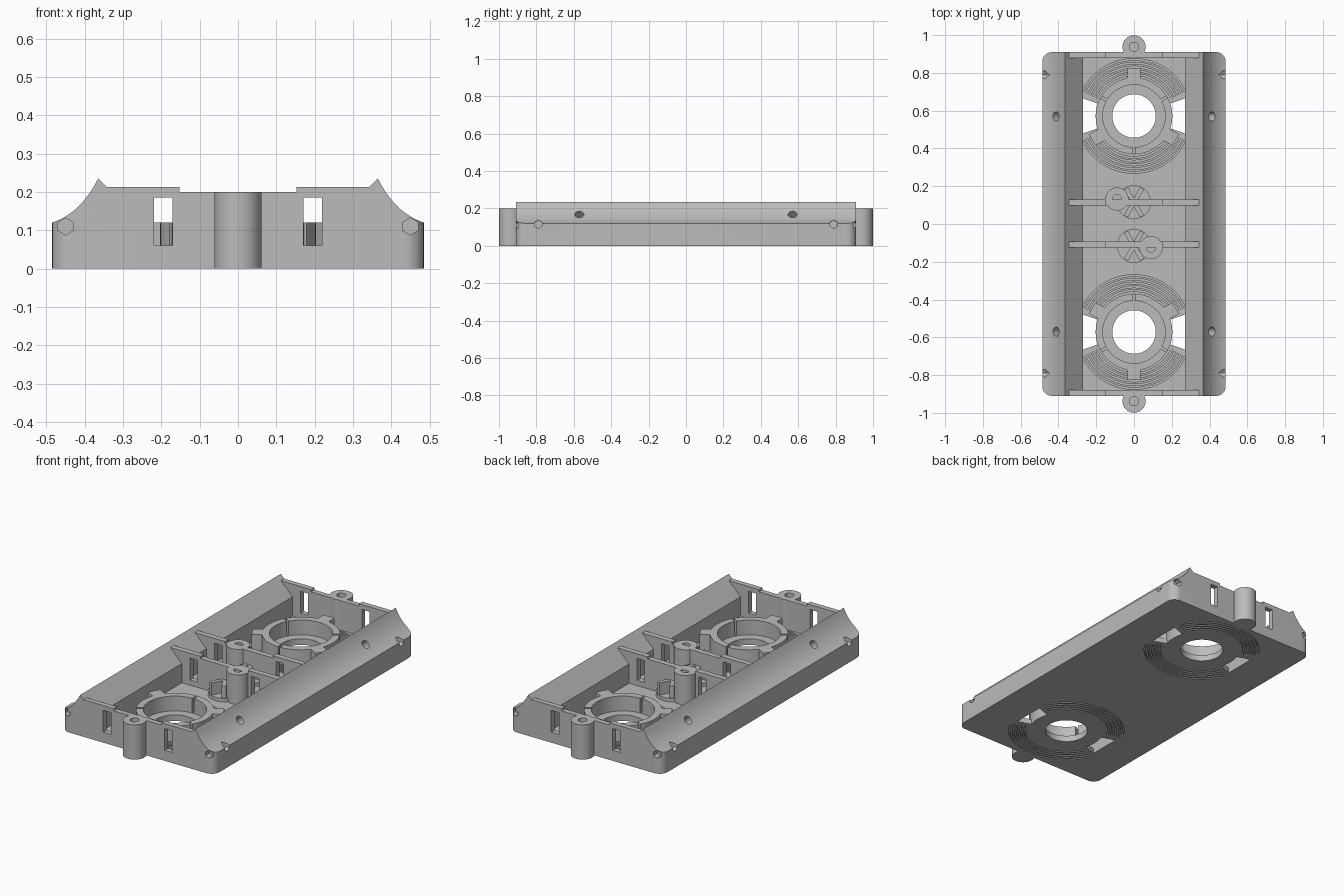
import bpy, bmesh
from math import sin, cos, pi, radians
from mathutils import Vector

if "Cube" in bpy.data.objects:
    bpy.data.objects.remove(bpy.data.objects["Cube"], do_unlink=True)

grey = bpy.data.materials.new("plain grey")
grey.use_nodes = True
grey.diffuse_color = (0.5, 0.5, 0.5, 1)
grey.node_tree.nodes["Principled BSDF"].inputs["Base Color"].default_value = (0.5, 0.5, 0.5, 1)


def finish(name, bm):
    bmesh.ops.recalc_face_normals(bm, faces=bm.faces)
    mesh = bpy.data.meshes.new(name)
    bm.to_mesh(mesh)
    bm.free()
    mesh.materials.append(grey)
    obj = bpy.data.objects.new(name, mesh)
    bpy.context.collection.objects.link(obj)
    return obj


def add_prism(bm, pts, a, b, axis="z"):
    """Extrude a 2D outline from a to b along z or y."""
    place = (lambda p, h: (p[0], p[1], h)) if axis == "z" else (lambda p, h: (p[0], h, p[1]))
    low = [bm.verts.new(place(p, a)) for p in pts]
    high = [bm.verts.new(place(p, b)) for p in pts]
    bm.faces.new(low)
    bm.faces.new(high[::-1])
    for i in range(len(pts)):
        j = (i + 1) % len(pts)
        bm.faces.new((low[i], low[j], high[j], high[i]))


def prism(name, pts, a, b, axis="z"):
    bm = bmesh.new()
    add_prism(bm, pts, a, b, axis)
    return finish(name, bm)


def circle(x, y, r, n=40):
    return [(x + r * cos(2 * pi * i / n), y + r * sin(2 * pi * i / n)) for i in range(n)]


def rect(x0, x1, y0, y1):
    return [(x0, y0), (x1, y0), (x1, y1), (x0, y1)]


def sector(cy, r0, r1, mid, half, n=24):
    angles = [radians(mid - half + 2 * half * i / n) for i in range(n + 1)]
    return ([(r1 * cos(a), cy + r1 * sin(a)) for a in angles]
            + [(r0 * cos(a), cy + r0 * sin(a)) for a in reversed(angles)])


def bar(cy, r0, r1, width, deg):
    """Radial rectangle pointing at an angle."""
    a = radians(deg)
    return [(r * cos(a) - w * sin(a), cy + r * sin(a) + w * cos(a))
            for r, w in ((r0, -width), (r1, -width), (r1, width), (r0, width))]


def rod(bm, centre, direction, r, length, n):
    d = Vector(direction).normalized()
    matrix = d.to_track_quat("Z", "Y").to_matrix().to_4x4()
    matrix.translation = Vector(centre)
    bmesh.ops.create_cone(bm, cap_ends=True, segments=n, radius1=r, radius2=r,
                          depth=length, matrix=matrix)


def boolean(obj, cutter, operation="DIFFERENCE"):
    cutter.hide_render = True
    mod = obj.modifiers.new("cut", "BOOLEAN")
    mod.operation, mod.solver, mod.object = operation, "EXACT", cutter
    bpy.context.view_layer.objects.active = obj
    bpy.ops.object.modifier_apply(modifier=mod.name)
    bpy.data.objects.remove(cutter, do_unlink=True)


def smooth(obj):
    bpy.ops.object.select_all(action="DESELECT")
    obj.select_set(True)
    bpy.context.view_layer.objects.active = obj
    bpy.ops.object.shade_smooth_by_angle(angle=radians(30))


END, INNER, OUTER, FLOOR = 0.91, 0.27, 0.485, 0.03
FAN = 0.572

# Floor with round mounts, side vents and concentric grooves
floor = prism("floor", rect(-INNER, INNER, -END, END), 0, FLOOR)
cuts = bmesh.new()
for s in (1, -1):
    add_prism(cuts, circle(0, s * FAN, 0.19, 64), -0.02, 0.06)
    for side in (0, 180):
        add_prism(cuts, sector(s * FAN, 0.195, 0.31, side, 19), -0.02, 0.06)
    for i in range(5):
        r = 0.215 + 0.02 * i
        for mid in (90, 270):
            add_prism(cuts, sector(s * FAN, r, r + 0.009, mid, 64), 0.018, 0.06)
            add_prism(cuts, sector(s * FAN, r + 0.01, r + 0.018, mid, 64), -0.02, 0.012)
boolean(floor, finish("floor_cutter", cuts))

# Side rails: concave outer flank, sharp ridge, inner ramp
curve = []
for i in range(15):
    t = i / 14
    curve.append(tuple((1 - t) ** 2 * a + 2 * t * (1 - t) * b + t * t * c
                       for a, b, c in zip((OUTER, 0.12), (0.41, 0.145), (0.365, 0.235))))
for s, side in ((1, "left"), (-1, "right")):
    outline = [(INNER, 0), (OUTER, 0)] + curve + [(INNER, 0.14)]
    rail = prism(side + "_rail", [(s * x, z) for x, z in outline], -END, END, "y")
    corner = 0.05
    rounded = [(0, -END), (0, END)]
    for k in (1, -1):
        arc = [(OUTER - corner + corner * sin(pi / 16 * i),
                k * (END - corner + corner * cos(pi / 16 * i))) for i in range(9)]
        rounded += arc if k == 1 else arc[::-1]
    boolean(rail, prism("corner_cutter", [(s * x, y) for x, y in rounded], -0.1, 0.4),
            "INTERSECT")
    cuts = bmesh.new()
    for k in (1, -1):
        rod(cuts, (s * 0.41, k * 0.57, 0.165), (s, 0, 1), 0.024, 0.14, 24)
        rod(cuts, (s * 0.45, k * END, 0.11), (0, 1, 0), 0.022, 0.07, 6)
        rod(cuts, (s * OUTER, k * 0.79, 0.115), (1, 0, 0), 0.022, 0.1, 6)
    boolean(rail, finish("hole_cutter", cuts))
    smooth(rail)

# End walls and cross walls, stepped on top, with two windows each
half = [(0.345, 0), (0.345, 0.213), (0.152, 0.213), (0.152, 0.2)]
wall_outline = half + [(-x, z) for x, z in reversed(half)]
for name, y, thick in (("front_wall", -0.895, 0.03), ("back_wall", 0.895, 0.03),
                       ("front_cross_wall", -0.108, 0.032), ("back_cross_wall", 0.115, 0.032)):
    wall = prism(name, wall_outline, y - thick / 2, y + thick / 2, "y")
    cuts = bmesh.new()
    for s in (1, -1):
        add_prism(cuts, rect(s * 0.195 - 0.024, s * 0.195 + 0.024, 0.06, 0.185),
                  y - 0.05, y + 0.05, "y")
    boolean(wall, finish("window_cutter", cuts))

# Screw bosses with blind holes
for name, x, y in (("front_boss", 0, -0.938), ("back_boss", 0, 0.938),
                   ("front_inner_boss", 0.09, -0.125), ("back_inner_boss", -0.09, 0.132)):
    boss = prism(name, circle(x, y, 0.061), 0, 0.2)
    boolean(boss, prism("screw_cutter", circle(x, y, 0.024), 0.05, 0.3))
    smooth(boss)

for s, end in ((1, "back"), (-1, "front")):
    # Ring mount with inner lip, split by three slits
    bm = bmesh.new()
    profile = [(0.115, 0), (0.203, 0), (0.203, 0.12), (0.165, 0.12), (0.165, 0.035), (0.115, 0.035)]
    verts = [bm.verts.new((r, s * FAN, z)) for r, z in profile]
    edges = [bm.edges.new((verts[i - 1], verts[i])) for i in range(len(verts))]
    bmesh.ops.spin(bm, geom=verts + edges, cent=(0, s * FAN, 0), axis=(0, 0, 1),
                   angle=2 * pi, steps=64)
    bmesh.ops.remove_doubles(bm, verts=bm.verts, dist=0.0005)
    ring = finish(end + "_ring_mount", bm)
    cuts = bmesh.new()
    for deg in (30, 150, 270):
        add_prism(cuts, bar(s * FAN, 0.14, 0.23, 0.006, s * deg), 0.04, 0.2)
    boolean(ring, finish("slit_cutter", cuts))
    smooth(ring)
    # Three lugs around the ring
    bm = bmesh.new()
    for deg in (90, 210, 330):
        add_prism(bm, bar(s * FAN, 0.19, 0.255, 0.035, s * deg), 0.01, 0.12)
    finish(end + "_ring_lugs", bm)
    # Crossed cable guide in the middle bay
    smooth(prism(end + "_guide_base", circle(0, s * 0.115, 0.09), 0.01, 0.05))
    bm = bmesh.new()
    for deg in (60, 120):
        add_prism(bm, bar(s * 0.115, -0.085, 0.085, 0.012, deg), 0.04, 0.12)
    finish(end + "_cable_guide", bm)
